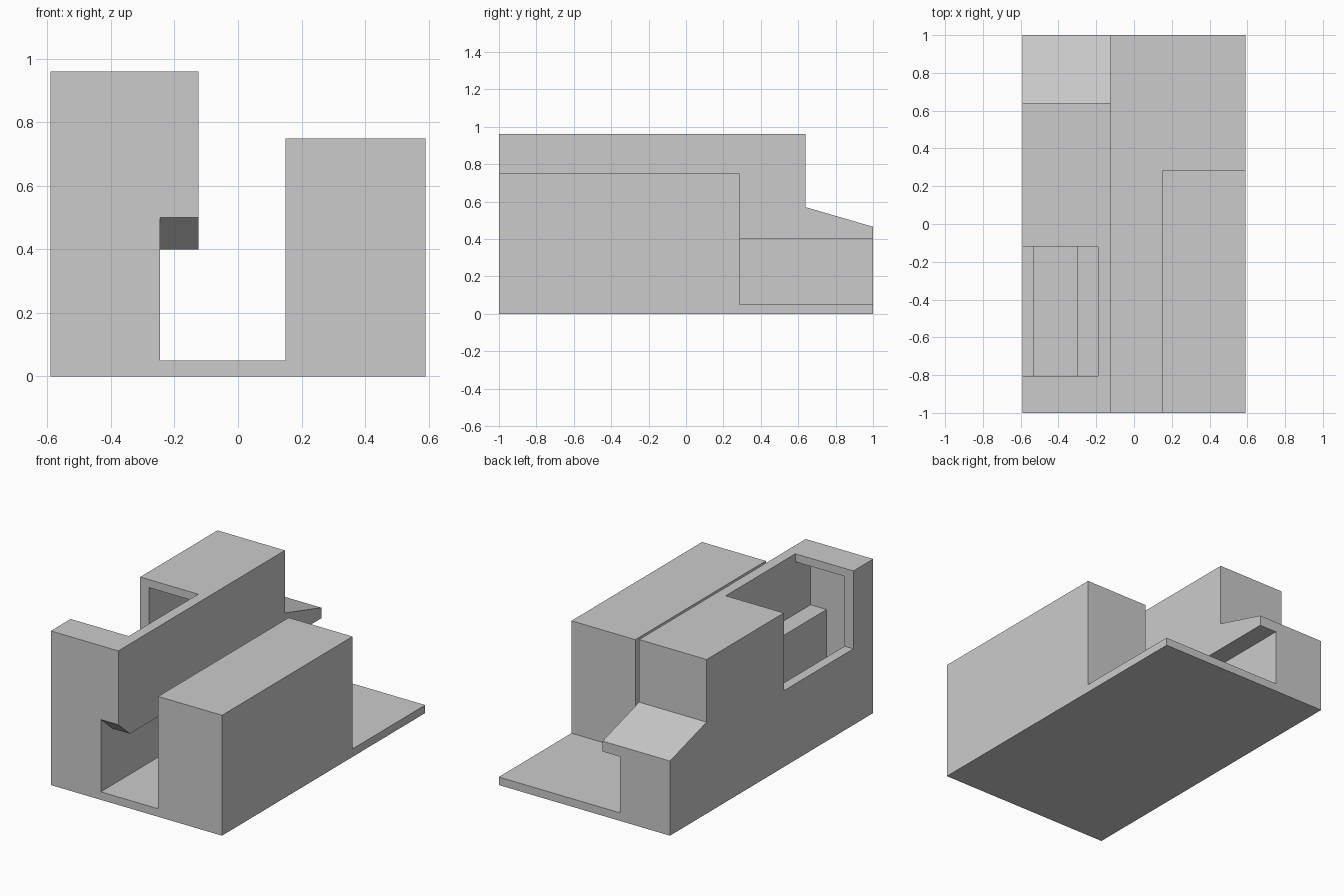
import bpy
import bmesh
import math

cube = bpy.data.objects.get("Cube")
if cube:
    bpy.data.objects.remove(cube, do_unlink=True)

grey = bpy.data.materials.new("light_grey")
grey.use_nodes = True
grey.diffuse_color = (0.6, 0.6, 0.6, 1)
grey.node_tree.nodes["Principled BSDF"].inputs["Base Color"].default_value = (0.6, 0.6, 0.6, 1)


def prism(name, outline, axis, start, end):
    """Extrude an (x, z) outline along y, or a (y, z) outline along x."""
    bm = bmesh.new()
    place = (lambda p, d: (p[0], d, p[1])) if axis == "y" else (lambda p, d: (d, p[0], p[1]))
    rings = [[bm.verts.new(place(p, d)) for p in outline] for d in (start, end)]
    for ring in rings:
        bm.faces.new(ring)
    for i in range(len(outline)):
        j = (i + 1) % len(outline)
        bm.faces.new((rings[0][i], rings[0][j], rings[1][j], rings[1][i]))
    bmesh.ops.recalc_face_normals(bm, faces=bm.faces)
    mesh = bpy.data.meshes.new(name)
    bm.to_mesh(mesh)
    bm.free()
    mesh.materials.append(grey)
    obj = bpy.data.objects.new(name, mesh)
    bpy.context.scene.collection.objects.link(obj)
    return obj


def box(name, x, y, z):
    corners = [(x[0], z[0]), (x[1], z[0]), (x[1], z[1]), (x[0], z[1])]
    return prism(name, corners, "y", *y)


def cut(target, cutter):
    """Subtract the cutter for good, then drop it."""
    cutter.hide_render = True
    mod = target.modifiers.new("cut", "BOOLEAN")
    mod.operation = "DIFFERENCE"
    mod.solver = "EXACT"
    mod.object = cutter
    bpy.context.view_layer.update()
    result = bpy.data.meshes.new_from_object(
        target.evaluated_get(bpy.context.evaluated_depsgraph_get()))
    target.modifiers.clear()
    target.data = result
    bpy.data.objects.remove(cutter, do_unlink=True)


# Slotted body: hollow tall wall with an overhang, thin floor, lower block
body = prism("slotted_body", [
    (-0.59, 0), (0.59, 0), (0.59, 0.75), (0.15, 0.75), (0.15, 0.05),
    (-0.245, 0.05), (-0.245, 0.4), (-0.125, 0.4), (-0.125, 0.96), (-0.59, 0.96)],
    "y", -1, 1)

# Low block ends early, leaving the floor plate
cut(body, box("block_cutter", (0.1, 0.7), (0.285, 1.1), (0.05, 1.1)))

# Step and ramp at the back of the tall wall
cut(body, prism("ramp_cutter", [(0.64, 1.2), (0.64, 0.57), (1.1, 0.436), (1.1, 1.2)],
                "x", -0.7, 0.0))

# Lead-in chamfer under the front of the overhang
cut(body, prism("chamfer_cutter", [(-1.1, 0.587), (-0.885, 0.4), (-1.1, 0.3)],
                "x", -0.245, 0.0))

# Hollow inside the tall wall, with a ledge over the slot
cut(body, prism("hollow_cutter", [
    (-0.53, 0.05), (-0.3, 0.05), (-0.3, 0.585), (-0.19, 0.585),
    (-0.19, 0.91), (-0.53, 0.91)], "y", -0.955, 0.58))

# Access window through the top and the outer side
cut(body, prism("window_cutter", [
    (-0.7, 0.475), (-0.4, 0.475), (-0.4, 0.7), (-0.19, 0.7),
    (-0.19, 1.1), (-0.7, 1.1)], "y", -0.805, -0.12))

# Merge coplanar faces left by the cuts
bm = bmesh.new()
bm.from_mesh(body.data)
bmesh.ops.remove_doubles(bm, verts=bm.verts, dist=0.0001)
bmesh.ops.dissolve_limit(bm, angle_limit=math.radians(1), verts=bm.verts, edges=bm.edges)
bm.to_mesh(body.data)
bm.free()
